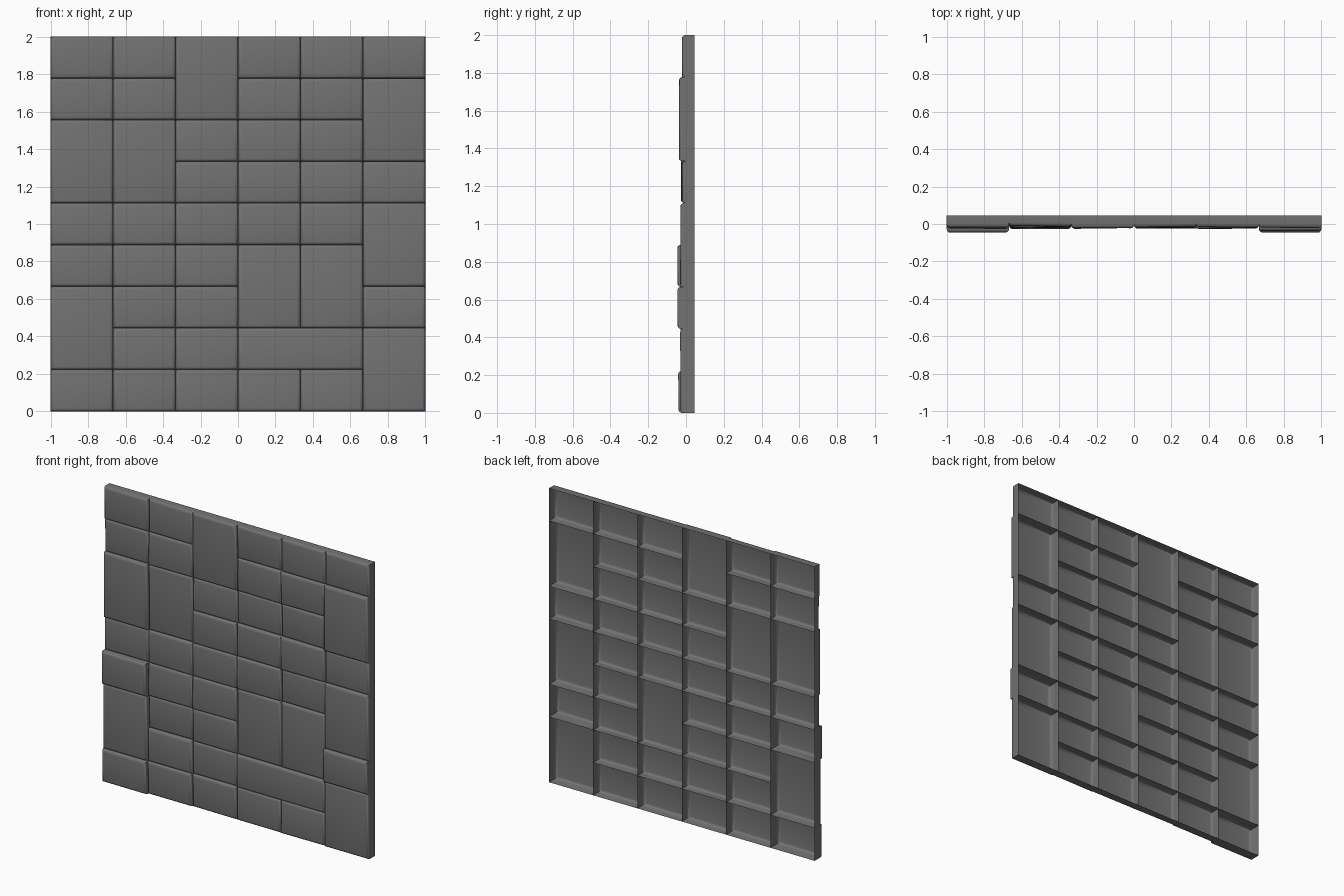
import bpy, bmesh, math, random

random.seed(4)
default = bpy.data.objects.get("Cube")
if default:
    bpy.data.objects.remove(default, do_unlink=True)

# Single stone colour
stone = bpy.data.materials.new("dark_grey_stone")
stone.use_nodes = True
GREY = (0.17, 0.17, 0.17, 1)
stone.diffuse_color = GREY
bsdf = stone.node_tree.nodes["Principled BSDF"]
bsdf.inputs["Base Color"].default_value = GREY
bsdf.inputs["Roughness"].default_value = 0.8

BACK = 0.045
COL = 2 / 6
ROW = 2 / 9
BEVEL = 0.018


def brick(name, col, row, wide, tall, front, tilt=0.0):
    """Open-backed block with a rounded front rim; rows count from the top."""
    x0, x1 = -1 + col * COL, -1 + (col + wide) * COL
    z1, z0 = 2 - row * ROW, 2 - (row + tall) * ROW
    lean_x, lean_z = random.uniform(-tilt, tilt), random.uniform(-tilt, tilt)
    corners = [(x0, z0, -1, -1), (x1, z0, 1, -1), (x1, z1, 1, 1), (x0, z1, -1, 1)]
    bm = bmesh.new()
    face = [bm.verts.new((x, front + sx * lean_x + sz * lean_z, z))
            for x, z, sx, sz in corners]
    rim = [bm.verts.new((x, BACK, z)) for x, z, sx, sz in corners]
    front_face = bm.faces.new(face)
    for i in range(4):
        j = (i + 1) % 4
        bm.faces.new((face[j], face[i], rim[i], rim[j]))
    bmesh.ops.bevel(bm, geom=list(front_face.edges), offset=BEVEL,
                    segments=3, profile=0.5, affect='EDGES')
    mesh = bpy.data.meshes.new(name)
    bm.to_mesh(mesh)
    bm.free()
    mesh.materials.append(stone)
    obj = bpy.data.objects.new(name, mesh)
    bpy.context.collection.objects.link(obj)
    return obj


# Each column from the top: brick heights in rows, and how far each stands out
columns = [
    ("1121121", (18, 11, 25, 12, 45, 30, 40)),
    ("11211111", (14, 18, 12, 18, 20, 9, 22, 25)),
    ("21111111", (20, 12, 20, 18, 22, 18, 13, 20)),
    ("111112111", (14, 18, 8, 18, 20, 14, 18, 20)),
    ("111111111", (18, 22, 15, 25, 12, 11, 11, 18, 22)),
    ("121212", (20, 37, 20, 30, 45, 30)),
]

bricks = []
for c, (heights, depths) in enumerate(columns):
    row = 0
    edge = c in (0, 5)
    for tall, depth in zip(map(int, heights), depths):
        bricks.append(brick(f"brick_column_{c + 1}_row_{row + 1}", c, row, 1, tall,
                            -depth / 1000, 0.001 if edge else 0.003))
        row += tall

# Larger stones laid over pairs of small ones
bricks.append(brick("tall_cover_stone", 4, 5, 1, 2, -0.016))
bricks.append(brick("wide_cover_stone", 3, 7, 2, 1, -0.024))

# Soft rims, crisp outer corners
bpy.ops.object.select_all(action='DESELECT')
for obj in bricks:
    obj.select_set(True)
bpy.context.view_layer.objects.active = bricks[0]
bpy.ops.object.shade_smooth_by_angle(angle=math.radians(45))
